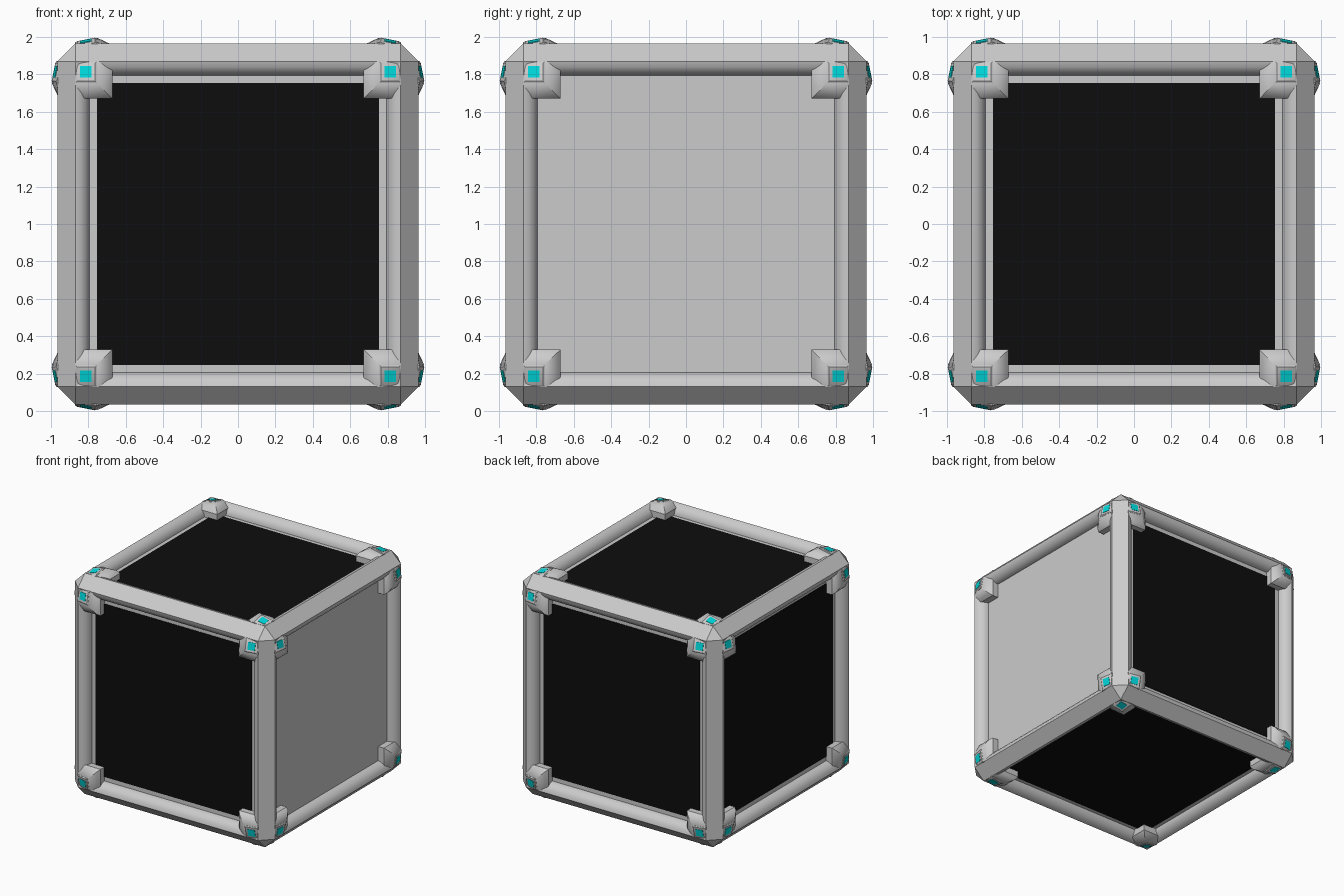
import bpy, bmesh, math
from itertools import product
from mathutils import Vector

cube = bpy.data.objects.get("Cube")
if cube:
    bpy.data.objects.remove(cube, do_unlink=True)


def material(name, rgb):
    m = bpy.data.materials.new(name)
    m.use_nodes = True
    m.diffuse_color = (*rgb, 1)
    m.node_tree.nodes["Principled BSDF"].inputs["Base Color"].default_value = (*rgb, 1)
    return m


GREY = material("light_grey", (0.6, 0.6, 0.6))
BLACK = material("black", (0.004, 0.004, 0.004))
CYAN = material("cyan", (0.0, 0.68, 0.7))


def turn(p, k):
    """Cycle the axes of a point k times."""
    p = list(p)
    return Vector(p[-k:] + p[:-k]) if k else Vector(p)


def build(name, solids, mat):
    """One object made of convex solids, each given as a list of points."""
    bm = bmesh.new()
    for pts in solids:
        verts = [bm.verts.new(p + Vector((0, 0, 1))) for p in pts]
        res = bmesh.ops.convex_hull(bm, input=verts)
        bmesh.ops.delete(bm, geom=[v for v in res["geom_interior"] if isinstance(v, bmesh.types.BMVert)],
                         context='VERTS')
    bmesh.ops.dissolve_limit(bm, angle_limit=0.01, verts=bm.verts, edges=bm.edges)
    bmesh.ops.recalc_face_normals(bm, faces=bm.faces)
    me = bpy.data.meshes.new(name)
    bm.to_mesh(me)
    bm.free()
    me.materials.append(mat)
    ob = bpy.data.objects.new(name, me)
    bpy.context.collection.objects.link(ob)
    bpy.ops.object.select_all(action='DESELECT')
    ob.select_set(True)
    bpy.context.view_layer.objects.active = ob
    bpy.ops.object.shade_smooth_by_angle(angle=math.radians(32))
    return ob


def box(lo, hi):
    return [Vector(p) for p in product(*zip(lo, hi))]


SIGNS = (-1, 1)
OUT, EDGE = 0.965, 0.87

# Inner core whose faces form the grey panels
CORE = 0.885
build("core_panels", [box((-CORE,) * 3, (CORE,) * 3)], GREY)

# Edge beams: flat outer chamfer, rounded inner sides
half = [(EDGE, OUT), (0.84, 0.958), (0.813, 0.937), (0.797, 0.91), (0.792, 0.88), (0.792, 0.792)]
profile = half + [(b, a) for a, b in half]
beams = [[turn((a * s, b * t, e * EDGE), k) for a, b in profile for e in SIGNS]
         for k in range(3) for s in SIGNS for t in SIGNS]
build("edge_beams", beams, GREY)

# Corner blocks joining three beams
corners = []
for sg in product(SIGNS, repeat=3):
    base = [turn((OUT, EDGE, EDGE), k) for k in range(3)]
    base += [turn((0.82, 0.82, EDGE), k) for k in range(3)] + [Vector((0.8, 0.8, 0.8))]
    corners.append([Vector(c * s for c, s in zip(p, sg)) for p in base])
build("corner_blocks", corners, GREY)

# Black plates on every side but one
plates = []
for k in range(3):
    for s in SIGNS:
        if (k, s) == (1, 1):
            continue
        h = sorted((s * 0.88, s * 0.89))
        plates.append([turn(p, k) for p in box((-0.755, -0.755, h[0]), (0.755, 0.755, h[1]))])
build("black_plates", plates, BLACK)


# Corner clasps: hook, sloping pad and coloured light on each face corner
def on_slope(lo, hi, up, down):
    return [(a, b, 1.0 - 0.196 * (a + b - 1.51) + d)
            for a in (lo, hi) for b in (lo, hi) for d in (up, down)]


def mirrored_inner(points):
    return points + [(b, a, h) for a, b, h in points if a != b]


hook = on_slope(0.75, 0.872, -0.008, -0.1) + mirrored_inner([
    (0.688, 0.688, 0.965), (0.82, 0.688, 0.96),
    (0.67, 0.67, 0.94), (0.825, 0.67, 0.94),
    (0.67, 0.67, 0.86), (0.825, 0.67, 0.86)])
pad = on_slope(0.765, 0.86, 0.0, -0.02) + on_slope(0.757, 0.868, -0.006, -0.02)
light = on_slope(0.784, 0.846, 0.003, -0.004)


def at_all_corners(points):
    return [[turn((a * s, b * t, h * n), k) for a, b, h in points]
            for k in range(3) for s, t, n in product(SIGNS, repeat=3)]


build("corner_hooks", at_all_corners(hook), GREY)
build("corner_pads", at_all_corners(pad), GREY)
build("corner_lights", at_all_corners(light), CYAN)
